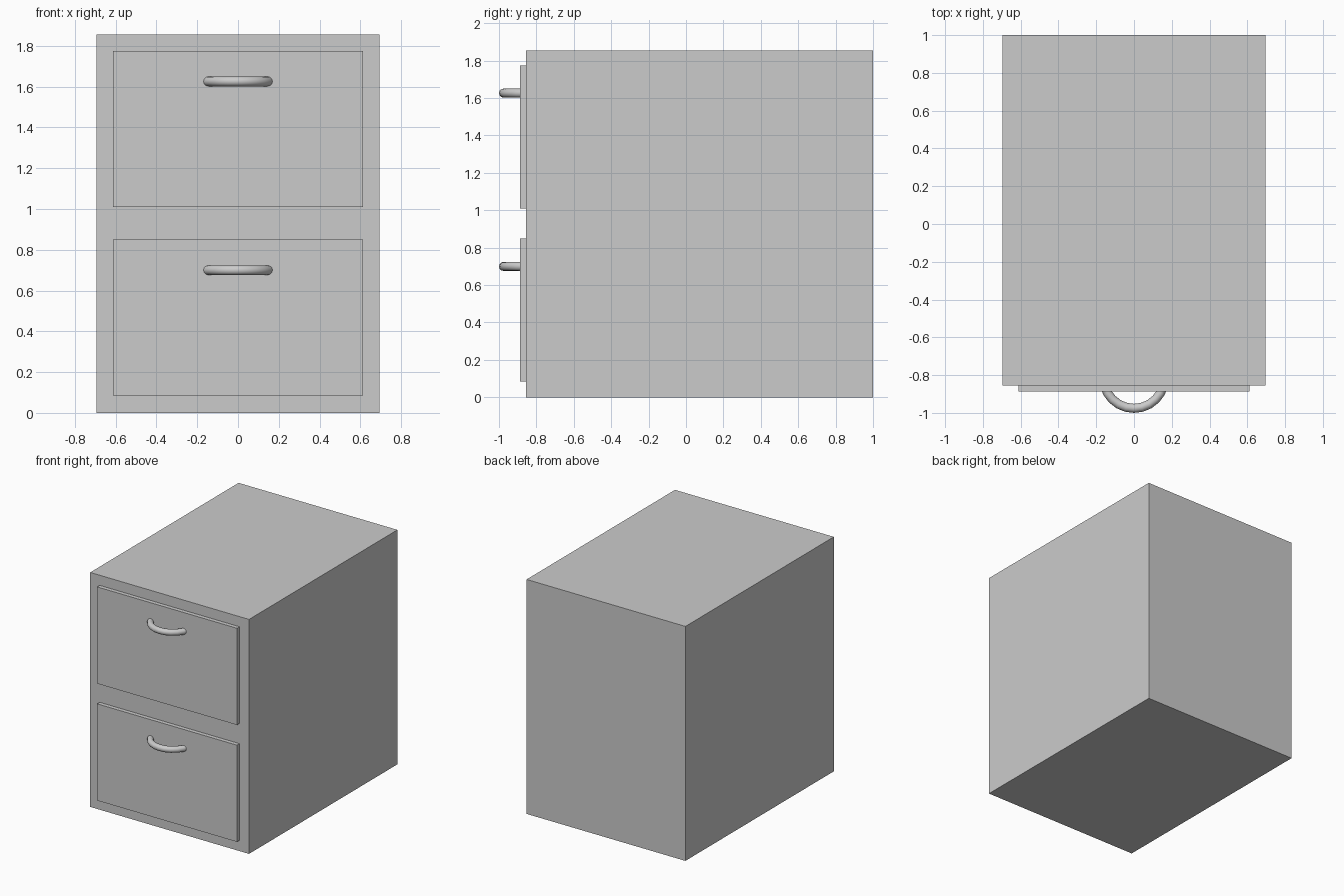
import bpy, bmesh, math
from mathutils import Matrix, Vector

if "Cube" in bpy.data.objects:
    bpy.data.objects.remove(bpy.data.objects["Cube"])


def add_object(name, bm):
    bmesh.ops.recalc_face_normals(bm, faces=bm.faces)
    mesh = bpy.data.meshes.new(name)
    bm.to_mesh(mesh)
    bm.free()
    obj = bpy.data.objects.new(name, mesh)
    bpy.context.collection.objects.link(obj)
    return obj


def box(name, lo, hi):
    lo, hi = Vector(lo), Vector(hi)
    bm = bmesh.new()
    bmesh.ops.create_cube(bm, size=1, matrix=Matrix.Translation((lo + hi) / 2)
                          @ Matrix.Diagonal((*(hi - lo), 1)))
    return add_object(name, bm)


def handle(name, z, ring=0.162, tube=0.024, half_angle=math.radians(75)):
    # Round section swept along a horizontal arc, ends buried in the drawer front
    centre = Vector((0, -1 + ring + tube, z))
    start = (Matrix.Translation(centre)
             @ Matrix.Rotation(-math.pi / 2 - half_angle, 4, 'Z')
             @ Matrix.Translation((ring, 0, 0))
             @ Matrix.Rotation(math.pi / 2, 4, 'X'))
    bm = bmesh.new()
    section = bmesh.ops.create_circle(bm, segments=12, radius=tube, matrix=start)
    edges = list({e for v in section['verts'] for e in v.link_edges})
    bmesh.ops.spin(bm, geom=section['verts'] + edges, cent=centre, axis=(0, 0, 1),
                   angle=2 * half_angle, steps=10)
    bmesh.ops.holes_fill(bm, edges=[e for e in bm.edges if e.is_boundary], sides=0)
    obj = add_object(name, bm)
    bpy.ops.object.select_all(action='DESELECT')
    bpy.context.view_layer.objects.active = obj
    obj.select_set(True)
    bpy.ops.object.shade_smooth_by_angle(angle=math.radians(40))


# Cabinet body
box("cabinet_body", (-0.695, -0.855, 0), (0.695, 1, 1.855))

# Two drawers, each with a pull handle
for label, bottom, top, pull in (("lower", 0.085, 0.85, 0.70),
                                 ("upper", 1.01, 1.775, 1.626)):
    box(label + "_drawer_front", (-0.612, -0.887, bottom), (0.612, -0.85, top))
    handle(label + "_drawer_handle", pull)
